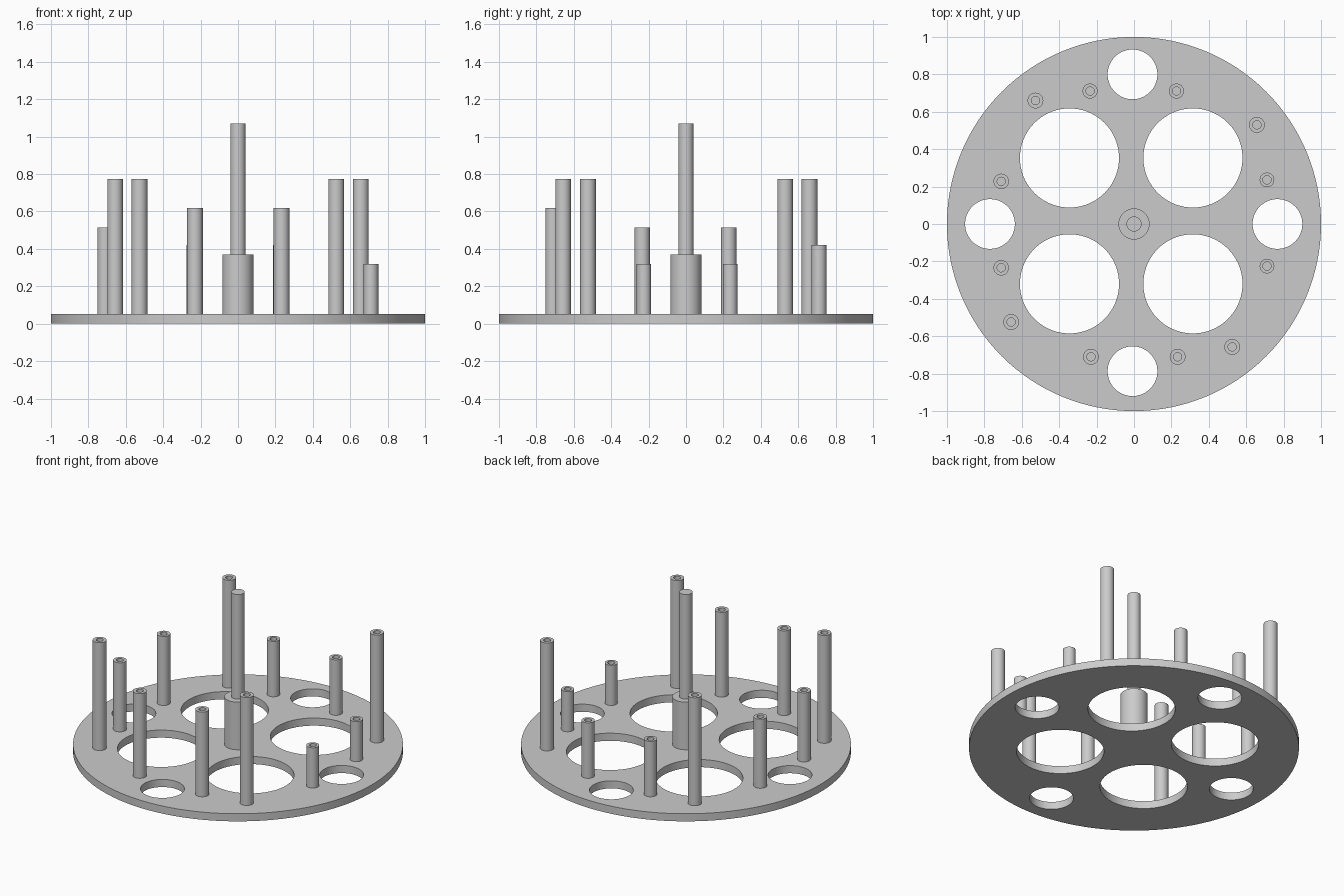
import bpy
import bmesh
import math
from mathutils import Vector

cube = bpy.data.objects.get("Cube")
if cube:
    bpy.data.objects.remove(cube, do_unlink=True)

PLATE_TOP = 0.051

grey = bpy.data.materials.new("light grey")
grey.use_nodes = True
grey.diffuse_color = (0.6, 0.6, 0.6, 1)
grey.node_tree.nodes["Principled BSDF"].inputs["Base Color"].default_value = (0.6, 0.6, 0.6, 1)


def finish(bm, name):
    """Turn a bmesh into a smooth-shaded object with sharp rims."""
    bmesh.ops.recalc_face_normals(bm, faces=bm.faces)
    mesh = bpy.data.meshes.new(name)
    bm.to_mesh(mesh)
    bm.free()
    mesh.materials.append(grey)
    mesh.shade_smooth()
    mesh.set_sharp_from_angle(angle=math.radians(35))
    obj = bpy.data.objects.new(name, mesh)
    bpy.context.collection.objects.link(obj)
    return obj


def circle_edges(bm, x, y, radius, sides):
    verts = [bm.verts.new((x + radius * math.cos(math.tau * i / sides),
                           y + radius * math.sin(math.tau * i / sides), 0))
             for i in range(sides)]
    return [bm.edges.new((verts[i - 1], verts[i])) for i in range(sides)]


def lathe(name, profile, x=0, y=0, sides=40):
    """Revolve a (radius, height) profile about a vertical axis."""
    bm = bmesh.new()
    verts = [bm.verts.new((x + r, y, z)) for r, z in profile]
    edges = [bm.edges.new(pair) for pair in zip(verts, verts[1:])]
    bmesh.ops.spin(bm, geom=verts + edges, cent=(x, y, 0), axis=(0, 0, 1),
                   angle=math.tau, steps=sides, use_duplicate=False)
    bmesh.ops.remove_doubles(bm, verts=bm.verts, dist=0.0001)
    return finish(bm, name)


# Round base plate pierced by four large and four small holes
bm = bmesh.new()
outline = circle_edges(bm, 0, 0, 1, 128)
for x in (-0.345, 0.315):
    for y in (-0.32, 0.353):
        outline += circle_edges(bm, x, y, 0.265, 72)
for x, y in ((-0.008, 0.80), (-0.008, -0.787), (-0.77, 0), (0.767, 0)):
    outline += circle_edges(bm, x, y, 0.133, 56)
bmesh.ops.triangle_fill(bm, edges=outline, use_beauty=True, normal=(0, 0, 1))
top = bmesh.ops.extrude_face_region(bm, geom=bm.faces[:], use_keep_orig=True)
bmesh.ops.translate(bm, vec=Vector((0, 0, PLATE_TOP)),
                    verts=[g for g in top["geom"] if isinstance(g, bmesh.types.BMVert)])
finish(bm, "base_plate")

# Stepped centre column
lathe("centre_column", [(0, PLATE_TOP), (0.083, PLATE_TOP), (0.083, 0.37),
                        (0.04, 0.37), (0.04, 1.07), (0, 1.07)])

# Hollow-topped posts in groups of equal height
post_groups = {
    "tall_post": (0.773, 0.042, [(-0.527, 0.66), (0.657, 0.53), (-0.657, -0.524), (0.525, -0.657)]),
    "front_post": (0.618, 0.042, [(-0.23, -0.71), (0.233, -0.71)]),
    "right_post": (0.513, 0.041, [(-0.71, 0.228), (-0.71, -0.234)]),
    "back_post": (0.422, 0.04, [(-0.235, 0.711), (0.227, 0.711)]),
    "left_post": (0.32, 0.039, [(0.711, 0.236), (0.711, -0.225)]),
}
for name, (height, radius, places) in post_groups.items():
    for number, (x, y) in enumerate(places, 1):
        lathe(f"{name}_{number}",
              [(0, PLATE_TOP), (radius, PLATE_TOP), (radius, height),
               (0.022, height), (0.022, height - 0.2), (0, height - 0.2)], x, y)
